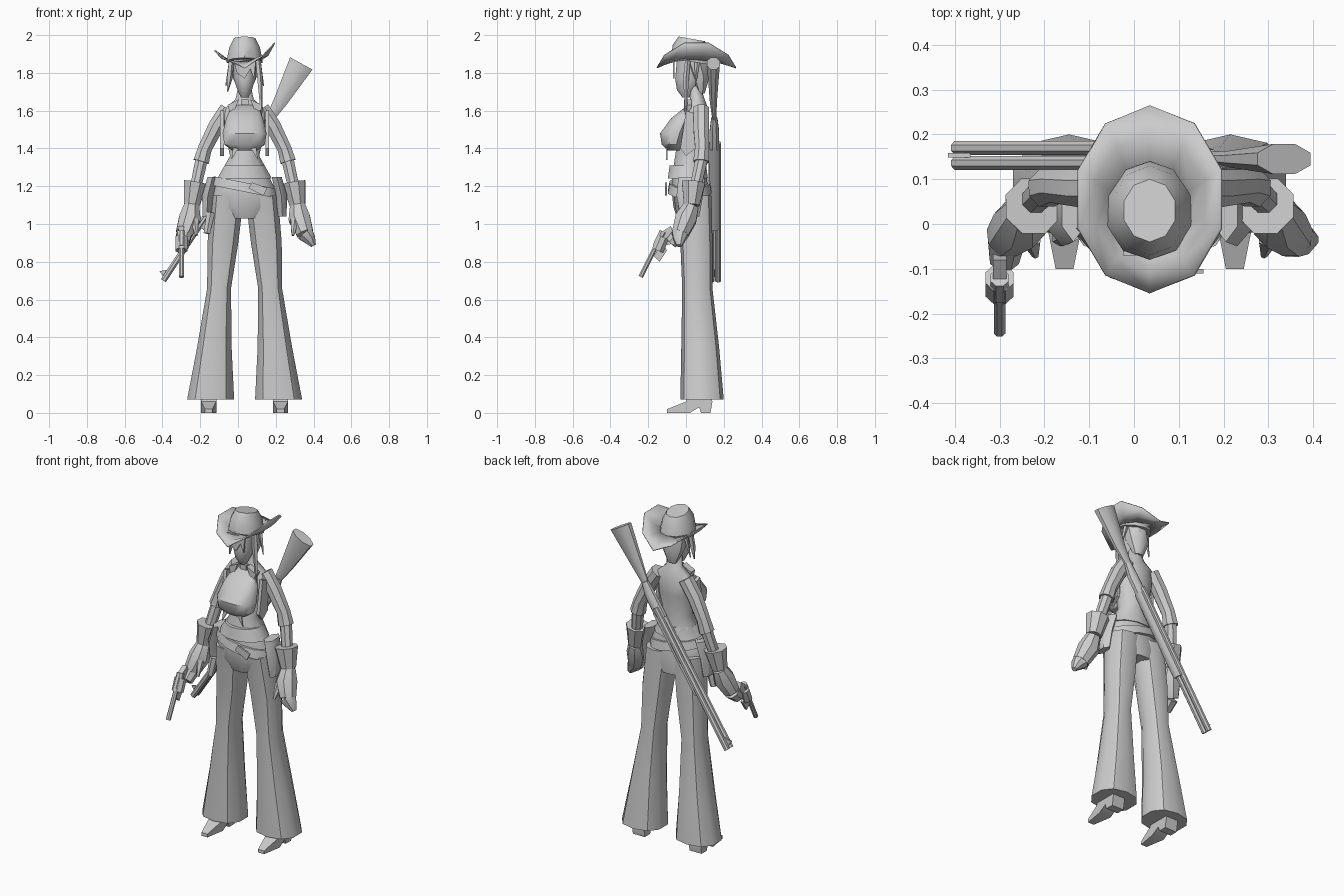
import bpy, bmesh, math
from mathutils import Vector

if "Cube" in bpy.data.objects:
    bpy.data.objects.remove(bpy.data.objects["Cube"])

MIDLINE = 0.035
COLOUR = (0.6, 0.6, 0.6, 1)
LEFT, RIGHT = 1, -1

grey = bpy.data.materials.new("plain_grey")
grey.use_nodes = True
grey.diffuse_color = COLOUR
grey.node_tree.nodes["Principled BSDF"].inputs["Base Color"].default_value = COLOUR


def finish(name, bm):
    bmesh.ops.recalc_face_normals(bm, faces=bm.faces[:])
    mesh = bpy.data.meshes.new(name)
    bm.to_mesh(mesh)
    bm.free()
    part = bpy.data.objects.new(name, mesh)
    part.location.x = MIDLINE
    bpy.context.collection.objects.link(part)
    mesh.materials.append(grey)
    bpy.ops.object.select_all(action='DESELECT')
    part.select_set(True)
    bpy.context.view_layer.objects.active = part
    bpy.ops.object.shade_smooth_by_angle(angle=math.radians(40))
    return part


def bridge(bm, loops, closed_ends=True):
    for lower, upper in zip(loops, loops[1:]):
        for k in range(len(lower)):
            bm.faces.new((lower[k - 1], lower[k], upper[k], upper[k - 1]))
    if closed_ends:
        bm.faces.new(loops[0])
        bm.faces.new(loops[-1])


def ring(bm, centre, across, along, sides, power=1):
    """One rounded loop of vertices spanned by two radius vectors."""
    loop = []
    for k in range(sides):
        angle = math.tau * (k + 0.5) / sides
        c, s = math.cos(angle), math.sin(angle)
        c = math.copysign(abs(c) ** power, c)
        s = math.copysign(abs(s) ** power, s)
        loop.append(bm.verts.new(centre + across * c + along * s))
    return loop


def body(name, *levels, side=LEFT, x=0, sides=12, tilt_x=0, tilt_y=0, power=1):
    """Stack of level rings, each given as height, depth, half width, half depth[, x]."""
    bm = bmesh.new()
    loops = []
    for z, y, rx, ry, *shift in levels:
        centre = Vector((side * (shift[0] if shift else x), y, z))
        across, along = Vector((rx, 0, rx * tilt_x)), Vector((0, ry, ry * tilt_y))
        loops.append(ring(bm, centre, across, along, sides, power))
    bridge(bm, loops)
    return finish(name, bm)


def tube(name, path, radii, side=LEFT, sides=8, depth=1.0):
    """Tapered tube along a path; depth scales its second radius."""
    bm = bmesh.new()
    points = [Vector((x * side, y, z)) for x, y, z in path]
    loops = []
    for i, (point, radius) in enumerate(zip(points, radii)):
        ahead = (points[min(i + 1, len(points) - 1)] - points[max(i - 1, 0)]).normalized()
        across = Vector((0, 1, 0)).cross(ahead).normalized()
        loops.append(ring(bm, point, across * radius, ahead.cross(across) * radius * depth, sides))
    bridge(bm, loops)
    return finish(name, bm)


def plate(name, outline, start, end, side=LEFT, facing_front=True):
    """Extruded outline: (x, z) points when facing front, otherwise (y, z) points."""
    bm = bmesh.new()
    loops = []
    for d in (start, end):
        spots = [(a * side, d, z) if facing_front else (d * side, a, z) for a, z in outline]
        loops.append([bm.verts.new(spot) for spot in spots])
    bridge(bm, loops)
    return finish(name, bm)


# Torso, bust and neck
body("torso", (1.24, .02, .15, .1), (1.36, .02, .08, .08), (1.5, .04, .11, .08),
     (1.61, .06, .11, .06), (1.66, .06, .05, .04), (1.75, .04, .03, .03))
body("bust", (1.39, -.06, .07, .04), (1.42, -.07, .11, .06), (1.48, -.06, .12, .08),
     (1.56, -.02, .1, .06), (1.63, .03, .07, .02), power=.85)
plate("collar_clasp", [(-.02, 1.63), (.02, 1.63), (.02, 1.66), (-.02, 1.66)], 0, .02)

# Head and hair
body("head", (1.67, 0, .02, .02), (1.71, 0, .04, .05), (1.77, .02, .06, .08), (1.88, .03, .06, .08))
body("back_hair", (1.69, .08, .03, .02), (1.78, .07, .07, .06), (1.88, .04, .07, .07), sides=8)
plate("fringe", [(-.06, 1.87), (.06, 1.87), (.05, 1.77), (.03, 1.82), (0, 1.77), (-.04, 1.8)], -.07, -.06)
for side, tip in ((LEFT, 1.56), (RIGHT, 1.7)):
    tube("side_lock", [(.07, .01, 1.87), (.08, 0, 1.77), (.09, 0, tip)], (.015, .016, .003), side, 5)
    tube("rear_lock", [(.07, .06, 1.87), (.1, .05, 1.73)], (.015, .003), side, 5)

# Hat crown and brim curled up at the sides
body("hat_crown", (1.86, .03, .1, .11), (1.93, .03, .085, .1), (1.98, .03, .06, .07), sides=10, tilt_y=-.18)
bm = bmesh.new()
rows = []
for spread in (0, .5, 1):
    row = ring(bm, Vector((0, .04 + .015 * spread, 1.87)), Vector((.09 + .075 * spread, 0, 0)),
               Vector((0, .1 + .11 * spread, 0)), 10)
    for vert in row:
        reach = vert.co.x / .165
        vert.co.z += spread * (.12 * abs(reach) ** 1.5 - .04 + .02 * reach)
    rows.append(row)
bridge(bm, rows, closed_ends=False)
brim = finish("hat_brim", bm)
brim.modifiers.new("thickness", "SOLIDIFY").thickness = .006

# Hips and belts
body("hips", (1.03, .04, .1, .09), (1.09, .03, .18, .1), (1.18, .02, .17, .1), (1.28, .02, .12, .09))
body("waist_belt", (1.24, .01, .15, .11), (1.31, .01, .11, .1))
body("gun_belt", (1.17, .02, .18, .12), (1.22, .02, .17, .11), tilt_x=-.2)
plate("belt_end", [(.02, 1.19), (.1, 1.15), (.12, 1.19), (.04, 1.22)], -.11, -.1)

shoulder, upper_arm, elbow = (.09, .08, 1.61), (.15, .08, 1.52), (.21, .085, 1.4)
sleeve_end, wrist, cuff_top = (.23, .08, 1.33), (.28, .03, 1.1), (.26, .04, 1.22)
knuckles, grip = (.32, -.03, .95), (.335, -.16, .88)

for side in (LEFT, RIGHT):
    # Flared trousers and heeled boots
    body("trouser_leg", (.07, .085, .13, .115, .18), (.35, .075, .095, .1, .16),
         (.66, .06, .066, .08, .135), (.9, .055, .085, .085, .115), (1.15, .035, .09, .1, .09),
         side=side, sides=10, power=.85)
    boot = plate("boot", [(-.1, 0), (-.1, .02), (0, .06), (.02, .12), (.12, .12), (.14, .06),
                          (.13, 0), (.08, 0), (.07, .03), (.02, 0)], .15, .23, side, False)
    for vert in boot.data.vertices:
        if vert.co.y < -.05:
            vert.co.x = (vert.co.x + side * .19) / 2

    # Arms with rolled sleeves
    tube("sleeve", [shoulder, upper_arm, elbow, sleeve_end], (.045, .045, .04, .045), side)
    tube("forearm", [elbow, sleeve_end, wrist], (.035, .035, .03), side)

    # Flared gauntlets
    tube("glove_cuff", [wrist, cuff_top], (.045, .067), side)
    tube("glove_palm", [wrist, (.29, 0, 1.03), knuckles], (.042, .062, .048), side)
    tube("thumb", [(.265, -.03, 1.02), (.255, -.07, .94)], (.025, .008), side, 6)

    # Knotted shirt ends, waistcoat edges and lapels
    plate("shirt_tie", [(0, 1.41), (.06, 1.41), (.07, 1.34), (.04, 1.39)], -.105, -.097, side)
    plate("waistcoat_edge", [(0, 1.6), (.06, 1.58), (.05, 1.4), (0, 1.36), (-.03, 1.4)], .11, .13, side, False)
    plate("lapel", [(.03, 1.66), (.09, 1.63), (.07, 1.56)], -.01, .03, side)

    # Hip holsters
    body("holster", (1.04, .02, .025, .05, .2), (1.15, .02, .035, .07, .195),
         (1.25, .03, .03, .07, .17), side=side, sides=6)

# Relaxed left fingers, closed right fist
tube("left_fingers", [knuckles, (.345, -.035, .92), (.365, -.035, .885)], (.048, .035, .015))
tube("right_fist", [knuckles, (.325, -.08, .9)], (.045, .035), RIGHT)

# Pistol held low in the right hand
tube("pistol_frame", [(.335, -.12, .96), grip], (.022, .02), RIGHT)
tube("pistol_barrel", [grip, (.335, -.24, .72)], (.014, .014), RIGHT)
tube("pistol_cylinder", [(.335, -.12, .93), (.335, -.15, .86)], (.034, .034), RIGHT)
plate("pistol_grip", [(-.08, .99), (-.14, .95), (-.1, .89), (-.05, .9)], .32, .35, RIGHT, False)
plate("trigger_guard", [(-.13, .9), (-.17, .83), (-.14, .8), (-.1, .86)], .33, .345, RIGHT, False)
tube("holstered_grip", [(.18, -.02, 1.06), (.2, -.03, .95)], (.025, .02), RIGHT, 6)

# Long gun slung across the back
tube("gun_stock", [(.3, .145, 1.85), (.19, .145, 1.65), (.135, .15, 1.56)], (.073, .04, .024), depth=.5)
tube("gun_receiver", [(.135, .15, 1.56), (.1, .15, 1.49), (.02, .15, 1.37)], (.022, .034, .034), depth=.8)
for y in (.136, .17):
    tube("gun_barrel", [(.05, y, 1.43), (-.43, y, .7)], (.017, .017))
tube("gun_forend", [(.055, .15, 1.4), (-.225, .15, .975)], (.022, .022), depth=1.4)
plate("gun_sight", [(-.43, .72), (-.45, .75), (-.4, .76)], .148, .158)
